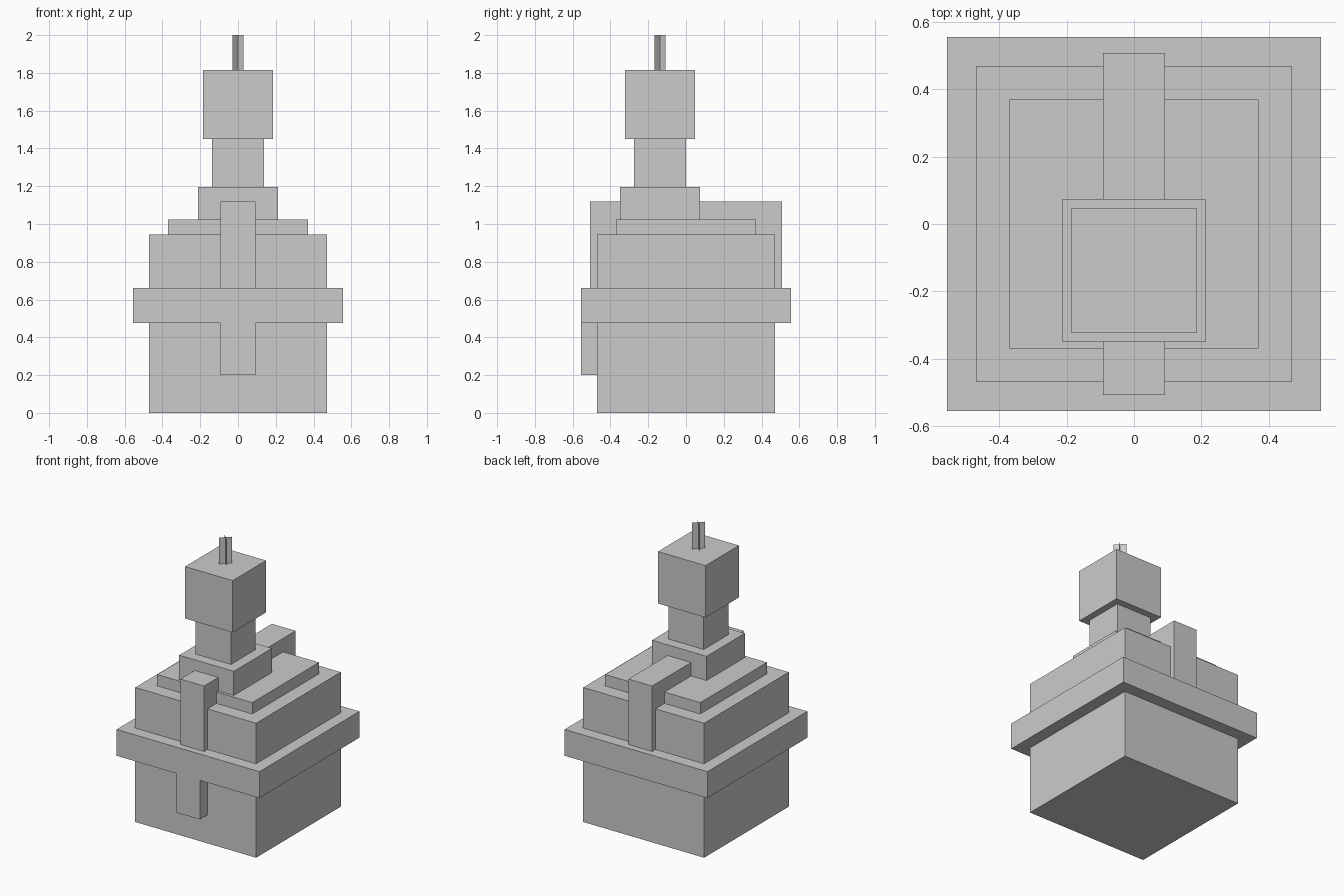
import bpy
import math

if "Cube" in bpy.data.objects:
    bpy.data.objects.remove(bpy.data.objects["Cube"])

grey = bpy.data.materials.new("plain_grey")
grey.diffuse_color = (0.6, 0.6, 0.6, 1.0)
grey.use_nodes = True
grey.node_tree.nodes["Principled BSDF"].inputs["Base Color"].default_value = grey.diffuse_color


def make_object(name, verts, faces):
    mesh = bpy.data.meshes.new(name)
    mesh.from_pydata(verts, [], faces)
    mesh.materials.append(grey)
    obj = bpy.data.objects.new(name, mesh)
    bpy.context.collection.objects.link(obj)
    return obj


def box(name, half_x, y0, y1, z0, z1):
    """Box centred on x = 0, spanning y0..y1 and z0..z1."""
    verts = [(x, y, z) for z in (z0, z1)
             for x, y in ((-half_x, y0), (half_x, y0), (half_x, y1), (-half_x, y1))]
    faces = [(3, 2, 1, 0), (4, 5, 6, 7)]
    faces += [(i, (i + 1) % 4, (i + 1) % 4 + 4, i + 4) for i in range(4)]
    return make_object(name, verts, faces)


# Stacked square base: body, rim, lid and raised panel
for name, half, z0, z1 in (("body", 0.47, 0.0, 0.475),
                           ("rim", 0.555, 0.475, 0.66),
                           ("lid", 0.47, 0.66, 0.945),
                           ("lid_panel", 0.37, 0.945, 1.025)):
    box(name, half, -half, half, z0, z1)

# Strap over the lid and the latch hanging from the rim
box("strap", 0.092, -0.508, 0.508, 0.66, 1.12)
box("latch", 0.092, -0.555, -0.47, 0.20, 0.475)

# Tower set forward of the centre: pedestal, neck, head
TOWER_Y = -0.138
for name, half, z0, z1 in (("pedestal", 0.212, 1.025, 1.195),
                           ("neck", 0.138, 1.195, 1.45),
                           ("head", 0.185, 1.45, 1.815)):
    box(name, half, TOWER_Y - half, TOWER_Y + half, z0, z1)

# Wick: two crossed diagonal sheets
r = 0.03 * math.sqrt(2)
verts, faces = [], []
for k in range(2):
    a = math.radians(45 + 90 * k)
    dx, dy = r * math.cos(a), r * math.sin(a)
    n = len(verts)
    verts += [(-dx, TOWER_Y - dy, 1.815), (dx, TOWER_Y + dy, 1.815),
              (dx, TOWER_Y + dy, 2.0), (-dx, TOWER_Y - dy, 2.0)]
    faces.append((n, n + 1, n + 2, n + 3))
make_object("wick", verts, faces)
